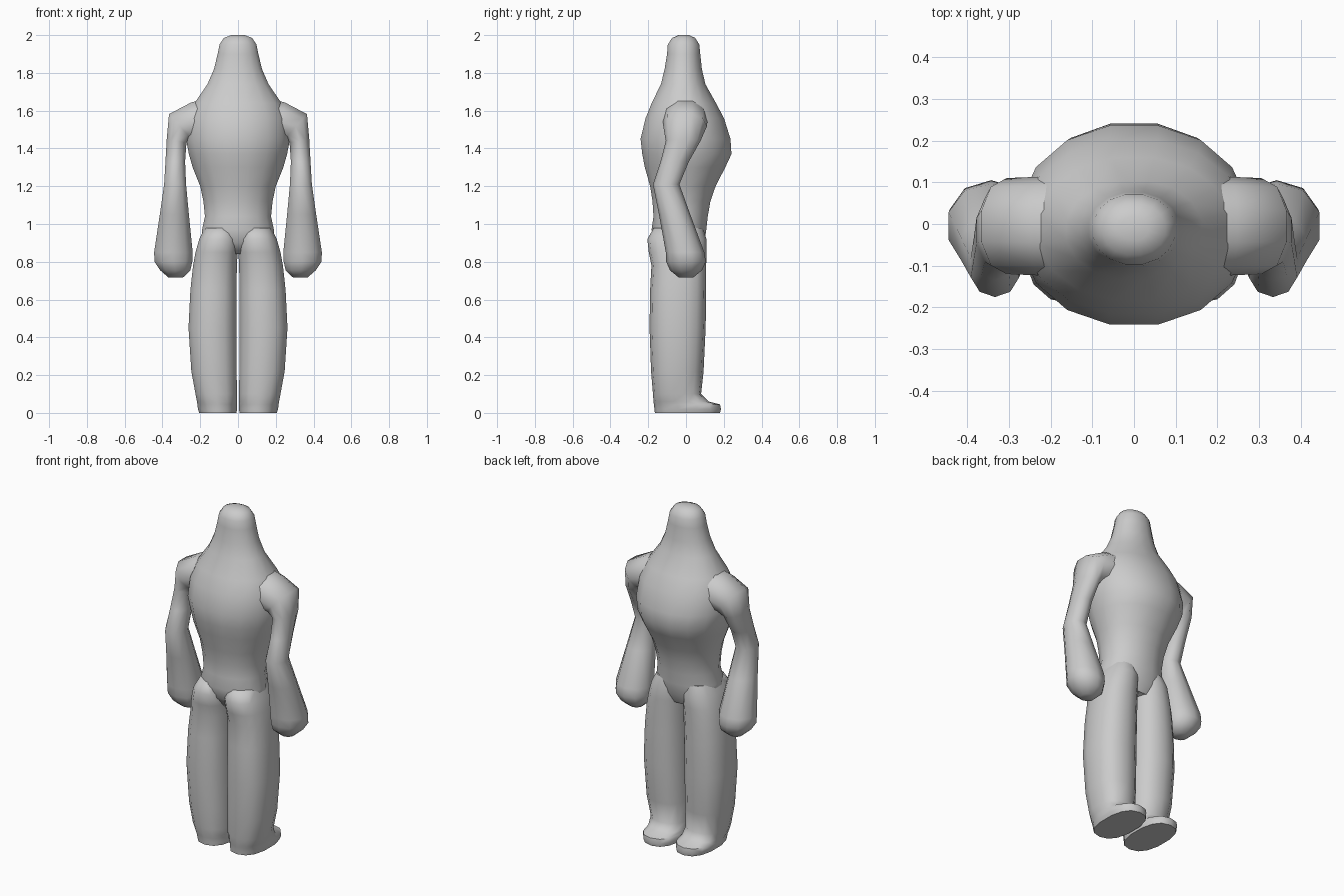
import bpy, bmesh
from math import sin, cos, pi, radians, copysign


def power(v, e):
    return copysign(abs(v) ** e, v)


def loft(name, rings, sides, squareness=2.0, mirror=False):
    """Skin rings (x, y, z, half_u, half_y, tilt) into a capped smooth tube."""
    bm = bmesh.new()
    loops = []
    for x, y, z, hu, hy, tilt in rings:
        t, loop = radians(tilt), []
        for i in range(sides):
            a = 2 * pi * (i + 0.5) / sides
            u = hu * power(cos(a), 2 / squareness) / power(cos(pi / sides), 2 / squareness)
            v = hy * power(sin(a), 2 / squareness)
            loop.append(bm.verts.new((x + u * cos(t), y + v, z + u * sin(t))))
        loops.append(loop)
    for lo, hi in zip(loops, loops[1:]):
        for i in range(sides):
            j = (i + 1) % sides
            bm.faces.new((lo[i], lo[j], hi[j], hi[i]))
    bm.faces.new(loops[0])
    bm.faces.new(loops[-1])
    bmesh.ops.recalc_face_normals(bm, faces=bm.faces)
    mesh = bpy.data.meshes.new(name)
    bm.to_mesh(mesh)
    bm.free()
    obj = bpy.data.objects.new(name, mesh)
    bpy.context.collection.objects.link(obj)
    bpy.ops.object.select_all(action='DESELECT')
    obj.select_set(True)
    bpy.context.view_layer.objects.active = obj
    bpy.ops.object.shade_smooth_by_angle(angle=radians(60))
    if mirror:
        obj.modifiers.new("Mirror", 'MIRROR')
    return obj


def span(z, x0, x1, y0, y1):
    """Horizontal ring from its bounds."""
    return ((x0 + x1) / 2, (y0 + y1) / 2, z, (x1 - x0) / 2, (y1 - y0) / 2, 0)


# Torso, neck and head as one tapering form: z, half width, back y, front y
torso = [(0.84, .12, -.12, .07), (0.90, .19, -.165, .10), (0.97, .19, -.185, .11),
         (1.04, .175, -.175, .118), (1.12, .183, -.18, .132), (1.20, .20, -.193, .16),
         (1.30, .24, -.222, .212), (1.37, .26, -.236, .245), (1.45, .275, -.245, .24),
         (1.56, .265, -.218, .205), (1.64, .23, -.185, .162), (1.74, .162, -.135, .105),
         (1.82, .127, -.115, .086), (1.90, .108, -.102, .077), (1.95, .098, -.098, .072),
         (1.985, .075, -.075, .05), (2.0, .035, -.04, .018)]
loft("torso_and_head", [span(z, -w, w, a, b) for z, w, a, b in torso], 16, 2.1)

# Legs with feet
legs = [(0, .008, .205, -.165, .18), (.02, .005, .212, -.167, .185), (.045, .005, .215, -.17, .18),
        (.06, .006, .217, -.172, .12), (.10, .006, .225, -.175, .08), (.22, .007, .247, -.185, .093),
        (.45, .008, .262, -.193, .104), (.65, .008, .252, -.19, .107), (.78, .006, .238, -.183, .107),
        (.85, .002, .225, -.197, .108), (.92, .0, .205, -.205, .108), (.98, .01, .175, -.17, .09)]
loft("leg", [span(*r) for r in legs], 14, 2.4, mirror=True)

# Arms, shoulder to fist: the rings turn from sideways to downward
arms = [(.15, -.005, 1.54, .13, .125, 90), (.23, -.005, 1.54, .105, .118, 80),
        (.305, -.005, 1.515, .09, .115, 48), (.325, -.015, 1.44, .053, .092, 10),
        (.332, -.06, 1.33, .052, .075, 0), (.333, -.105, 1.21, .058, .07, 0),
        (.337, -.06, 1.05, .077, .083, 0), (.342, -.005, .85, .102, .102, 0),
        (.342, 0, .80, .10, .105, 0), (.332, 0, .755, .08, .085, 0),
        (.33, 0, .718, .04, .04, 0)]
loft("arm", arms, 10, 2.1, mirror=True)
